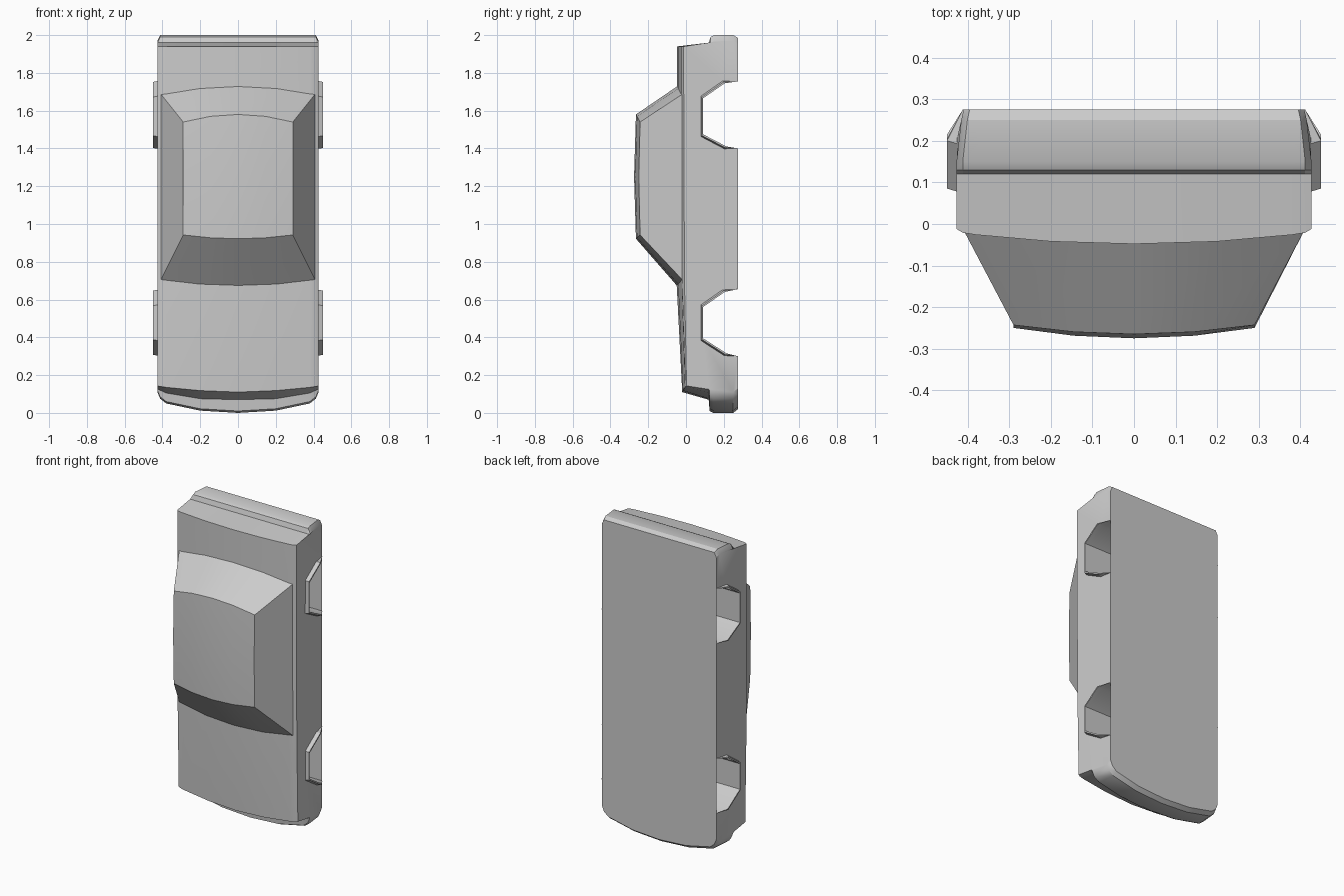
import bpy, bmesh, math

cube = bpy.data.objects.get("Cube")
if cube:
    bpy.data.objects.remove(cube, do_unlink=True)

grey = bpy.data.materials.new("body_grey")
grey.use_nodes = True
grey.diffuse_color = (0.6, 0.6, 0.6, 1)
grey.node_tree.nodes["Principled BSDF"].inputs["Base Color"].default_value = (0.6, 0.6, 0.6, 1)


def loft(name, rows, closed=False, caps=False, angle=30):
    """Skin a list of equally long point rows, optionally capping both ends."""
    bm = bmesh.new()
    grid = [[bm.verts.new(p) for p in row] for row in rows]
    n = len(rows[0])
    for a, b in zip(grid, grid[1:]):
        for i in range(n if closed else n - 1):
            j = (i + 1) % n
            bm.faces.new((a[i], a[j], b[j], b[i]))
    if caps:
        bm.faces.new(grid[0])
        bm.faces.new(grid[-1])
    bmesh.ops.recalc_face_normals(bm, faces=bm.faces)
    mesh = bpy.data.meshes.new(name)
    bm.to_mesh(mesh)
    bm.free()
    mesh.materials.append(grey)
    mesh.shade_smooth()
    mesh.set_sharp_from_angle(angle=math.radians(angle))
    obj = bpy.data.objects.new(name, mesh)
    bpy.context.collection.objects.link(obj)
    return obj


def mirrored(stations):
    """Stations run from the middle outwards; add their other half."""
    return [(-s[0],) + s[1:] for s in reversed(stations[1:])] + stations


# Wheel arch outlines as (y, z), from the nose towards the tail
BOTTOM = 0.275
front_arch = [(BOTTOM, 0.30), (0.215, 0.315), (0.09, 0.395),
              (0.09, 0.56), (0.205, 0.64), (BOTTOM, 0.655)]
rear_arch = [(BOTTOM, 1.40), (0.215, 1.41), (0.09, 1.475),
             (0.09, 1.665), (0.205, 1.745), (BOTTOM, 1.755)]


def body_row(x, bumper, nose, lip_z, lip_y, hood_y, deck_y, tail):
    """Side outline of the lower body at one distance from the middle."""
    outline = [(BOTTOM, bumper + 0.02), (0.25, bumper), (0.145, bumper),
               (0.125, bumper + 0.01), (0.12, nose),
               (lip_y, lip_z), (hood_y, 0.69), (deck_y, 1.71), (deck_y, 1.94),
               (0.12, 1.96), (0.13, tail - 0.01), (0.15, tail),
               (0.25, tail), (BOTTOM, tail - 0.015)]
    outline += rear_arch[::-1] + front_arch[::-1]
    return [(x * (1 - 0.04 * max(0, (y - 0.2) / 0.075)), y, z) for y, z in outline]


# Lower body, with the arches running right across
stations = [
    (0.0, 0.0, 0.07, 0.11, -0.02, -0.05, -0.048, 2.0),
    (0.2, 0.012, 0.075, 0.118, -0.016, -0.042, -0.042, 2.0),
    (0.38, 0.05, 0.105, 0.135, -0.006, -0.023, -0.026, 2.0),
    (0.412, 0.075, 0.12, 0.14, -0.003, -0.02, -0.021, 2.0),
    (0.427, 0.11, 0.125, 0.143, 0.003, -0.008, -0.012, 1.97),
]
loft("lower_body", [body_row(*s) for s in mirrored(stations)], closed=True, caps=True)

# Floor plates closing the underside of the arches
for name, arch in (("front_floor", front_arch), ("rear_floor", rear_arch)):
    loft(name, [[(x, BOTTOM, arch[0][1]), (x, BOTTOM, arch[-1][1])] for x in (-0.41, 0.41)])

# Cabin: windscreen, crowned roof and rear window, with slanted sides
cabin = []
for t, in mirrored([(0.0,), (0.5,), (1.0,)]):
    k = t * t
    outline = [(0.41, -0.045 + 0.03 * k, 0.67 + 0.03 * k),
               (0.29, -0.265 + 0.022 * k, 0.922 + 0.02 * k),
               (0.29, -0.275 + 0.025 * k, 1.25),
               (0.29, -0.265 + 0.022 * k, 1.58 - 0.04 * k),
               (0.41, -0.045 + 0.03 * k, 1.73 - 0.04 * k)]
    cabin.append([(t * w, y, z) for w, y, z in outline])
loft("cabin", cabin, caps=True, angle=25)

# Flared lips round the arches
for end, arch in (("front", front_arch), ("rear", rear_arch)):
    middle = (arch[0][1] + arch[-1][1]) / 2
    for side, s in (("left", 1), ("right", -1)):
        rows = []
        for y, z in arch:
            low = y == BOTTOM
            grow = 0 if low else 0.012
            edge = 0.412 if low else 0.45
            out = math.copysign(grow, z - middle)
            rows.append([(s * 0.41, y, z), (s * edge, y, z),
                         (s * edge, y - grow * 0.4, z + out * 0.6),
                         (s * (0.41 if low else 0.425), y - grow, z + out)])
        loft(f"{end}_{side}_arch_lip", rows)
